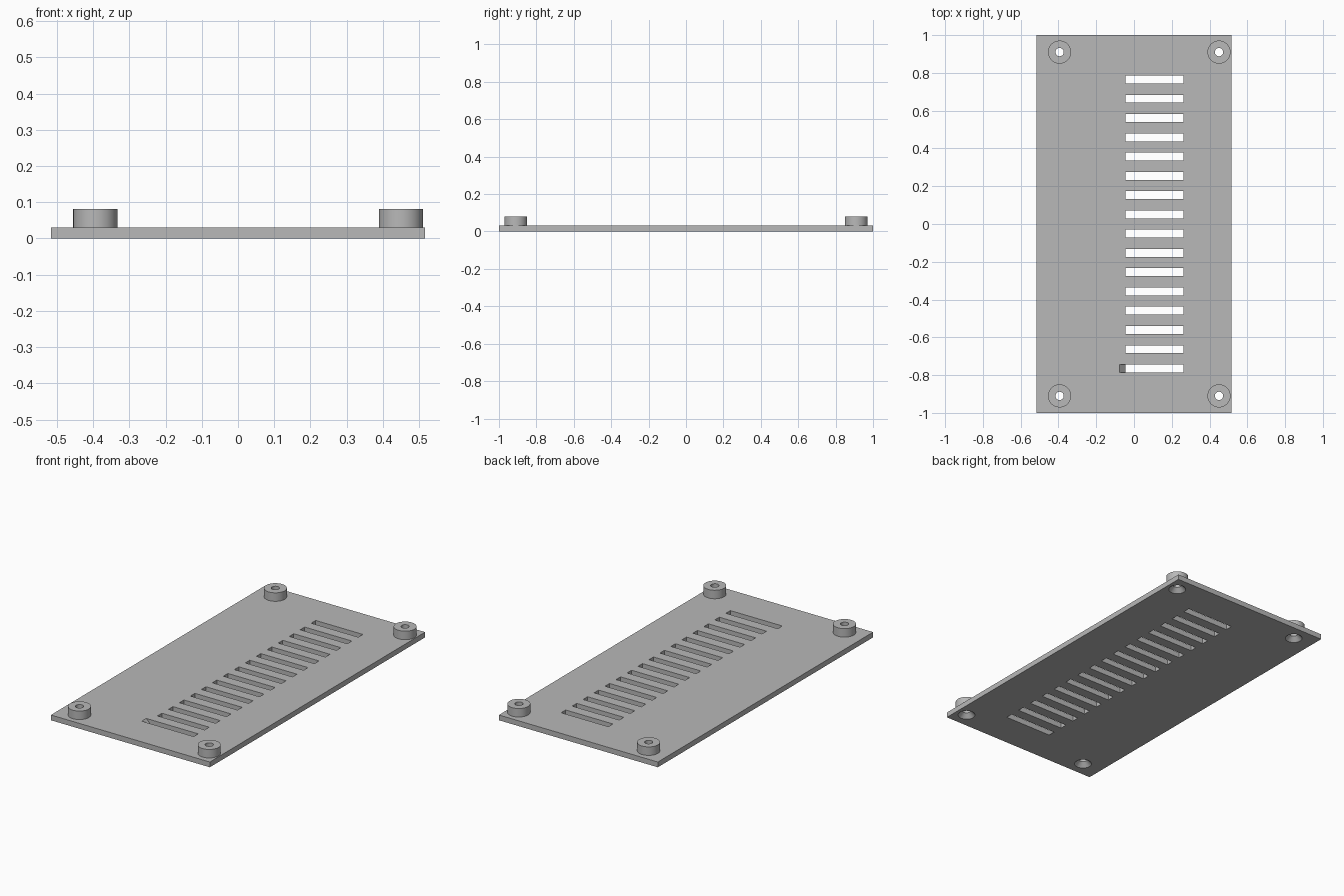
import bpy, bmesh, math
from mathutils import Vector

cube = bpy.data.objects.get("Cube")
if cube:
    bpy.data.objects.remove(cube, do_unlink=True)

HALF_X, THICK, TOP = 0.517, 0.031, 0.081
BOSS_R, HOLE_R, SINK_R, SINK_H = 0.061, 0.022, 0.047, 0.026
SLOT_L, SLOT_R, SLOT_W = -0.045, 0.262, 0.042
SLOTS, FIRST_Y, PITCH = 16, -0.765, 0.102
CORNERS = {"front_right": (-0.394, -0.91), "front_left": (0.45, -0.91),
           "back_right": (-0.394, 0.91), "back_left": (0.45, 0.91)}
SEGS = 48

grey = bpy.data.materials.new("light grey")
grey.use_nodes = True
grey.diffuse_color = (0.48, 0.48, 0.48, 1)
grey.node_tree.nodes["Principled BSDF"].inputs["Base Color"].default_value = grey.diffuse_color


def finish(bm, name):
    bmesh.ops.recalc_face_normals(bm, faces=bm.faces)
    mesh = bpy.data.meshes.new(name)
    bm.to_mesh(mesh)
    bm.free()
    mesh.materials.append(grey)
    obj = bpy.data.objects.new(name, mesh)
    bpy.context.collection.objects.link(obj)
    return obj


def extrude_xz(bm, profile, y0, y1):
    """Solid prism from an (x, z) outline running along y."""
    face = bm.faces.new([bm.verts.new((x, y0, z)) for x, z in profile])
    out = bmesh.ops.extrude_face_region(bm, geom=[face])
    verts = [g for g in out["geom"] if isinstance(g, bmesh.types.BMVert)]
    bmesh.ops.translate(bm, verts=verts, vec=(0, y1 - y0, 0))


def revolve(bm, profile, cx, cy, closed):
    """Solid of revolution from (radius, z) points; a closed profile makes a tube."""
    rings = []
    for r, z in profile:
        rings.append([bm.verts.new((cx + r * math.cos(a), cy + r * math.sin(a), z))
                      for a in (math.tau * i / SEGS for i in range(SEGS))])
    pairs = list(zip(rings, rings[1:]))
    if closed:
        pairs.append((rings[-1], rings[0]))
    else:
        bm.faces.new(rings[0])
        bm.faces.new(rings[-1])
    for a, b in pairs:
        for i in range(SEGS):
            j = (i + 1) % SEGS
            bm.faces.new((a[i], a[j], b[j], b[i]))


# Base plate
bm = bmesh.new()
extrude_xz(bm, [(-HALF_X, 0), (HALF_X, 0), (HALF_X, THICK), (-HALF_X, THICK)], -1, 1)
plate = finish(bm, "vent_plate")

# Cutter: row of slots, the front one with a sloped end
bm = bmesh.new()
low, high = -0.02, THICK + 0.02
for i in range(SLOTS):
    y = FIRST_Y + i * PITCH
    outline = [(SLOT_L, low), (SLOT_R, low), (SLOT_R, high)]
    if i == 0:
        outline += [(SLOT_L - THICK, high), (SLOT_L - THICK, THICK), (SLOT_L, 0)]
    else:
        outline += [(SLOT_L, high)]
    extrude_xz(bm, outline, y - SLOT_W / 2, y + SLOT_W / 2)

# Cutter: countersunk screw holes
for cx, cy in CORNERS.values():
    revolve(bm, [(SINK_R, low), (SINK_R, 0), (HOLE_R, SINK_H), (HOLE_R, high)],
            cx, cy, False)
cutter = finish(bm, "hole_cutter")
cutter.hide_render = True

# Cut the plate and drop the cutter
mod = plate.modifiers.new("holes", "BOOLEAN")
mod.operation = "DIFFERENCE"
mod.solver = "EXACT"
mod.object = cutter
bpy.context.view_layer.objects.active = plate
bpy.ops.object.modifier_apply(modifier=mod.name)
bpy.data.objects.remove(cutter, do_unlink=True)

# Screw bosses on the four corners
parts = [plate]
for name, (cx, cy) in CORNERS.items():
    bm = bmesh.new()
    revolve(bm, [(HOLE_R, THICK), (BOSS_R, THICK), (BOSS_R, TOP), (HOLE_R, TOP)],
            cx, cy, True)
    parts.append(finish(bm, name + "_screw_boss"))

# Smooth round walls, keep edges sharp
bpy.ops.object.select_all(action="DESELECT")
for obj in parts:
    obj.select_set(True)
bpy.context.view_layer.objects.active = plate
bpy.ops.object.shade_smooth_by_angle(angle=math.radians(30))
